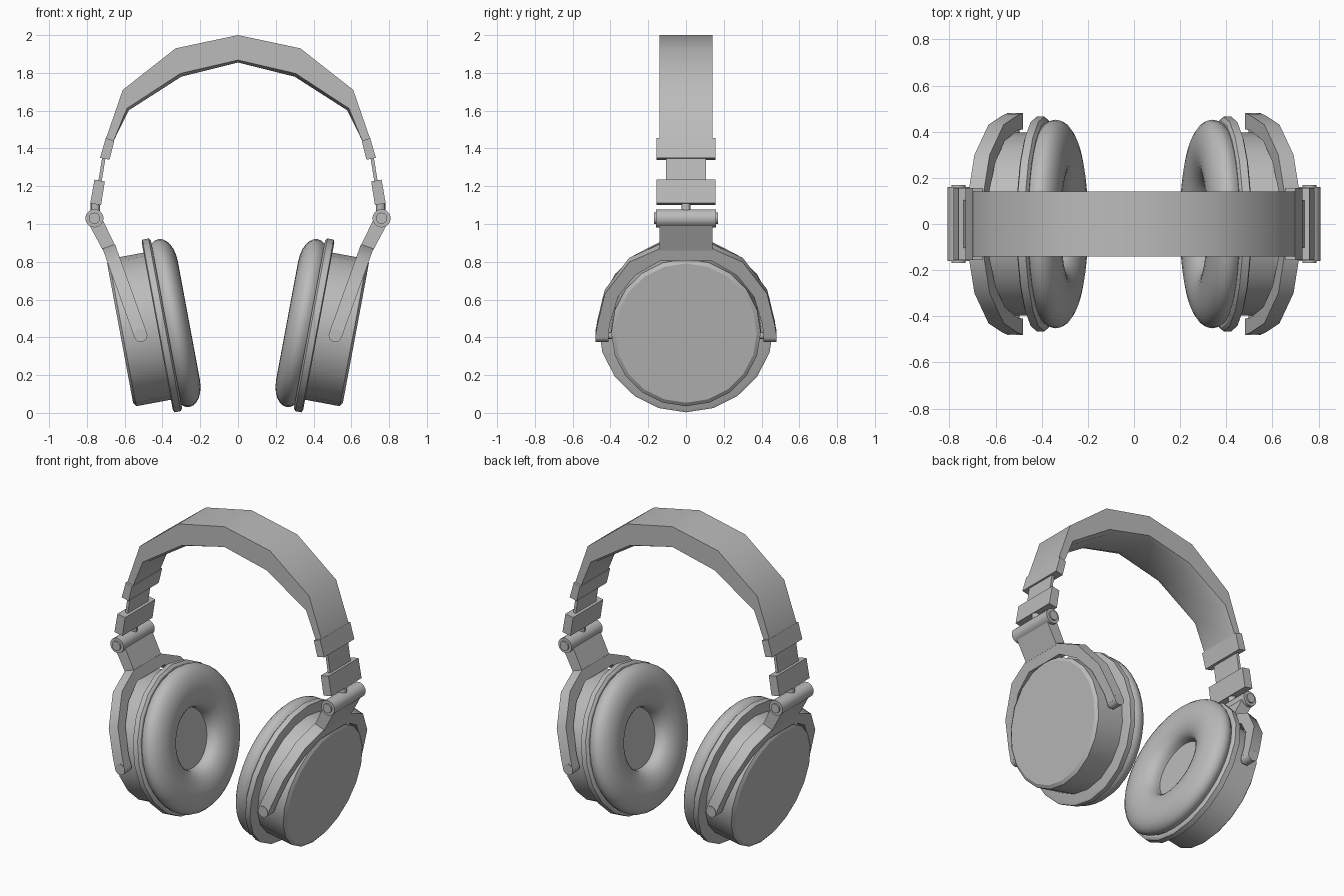
import bpy, bmesh, math
from mathutils import Vector

if "Cube" in bpy.data.objects:
    bpy.data.objects.remove(bpy.data.objects["Cube"])

grey = bpy.data.materials.new("plain_grey")
grey.use_nodes = True
grey.diffuse_color = (0.5, 0.5, 0.5, 1)
grey.node_tree.nodes["Principled BSDF"].inputs["Base Color"].default_value = grey.diffuse_color


def loft(name, rings, angle=30):
    """Skin closed rings of points, cap both ends."""
    bm = bmesh.new()
    rows = [[bm.verts.new(p) for p in ring] for ring in rings]
    n = len(rows[0])
    for a, b in zip(rows, rows[1:]):
        for i in range(n):
            j = (i + 1) % n
            bm.faces.new((a[i], a[j], b[j], b[i]))
    bm.faces.new(rows[0])
    bm.faces.new(rows[-1])
    bmesh.ops.recalc_face_normals(bm, faces=bm.faces)
    mesh = bpy.data.meshes.new(name)
    bm.to_mesh(mesh)
    bm.free()
    mesh.materials.append(grey)
    obj = bpy.data.objects.new(name, mesh)
    bpy.context.collection.objects.link(obj)
    bpy.ops.object.select_all(action='DESELECT')
    obj.select_set(True)
    bpy.context.view_layer.objects.active = obj
    bpy.ops.object.shade_smooth_by_angle(angle=math.radians(angle))
    return obj


def lathe(name, origin, axis, profile, sides, angle=30):
    """Turn (radius, distance) pairs round an axis lying in the xz or y direction."""
    axis = Vector(axis).normalized()
    u = Vector((0, 1, 0)) if abs(axis.y) < 0.5 else Vector((1, 0, 0))
    v = axis.cross(u)
    turns = [math.tau * (i + 0.5 * (sides % 4)) / sides for i in range(sides)]
    rings = [[Vector(origin) + axis * d + (u * math.cos(t) + v * math.sin(t)) * r
              for t in turns] for r, d in profile]
    return loft(name, rings, angle)


def slab(name, outline, half, side):
    """Extrude an xz outline across y."""
    return loft(name, [[(side * x, y, z) for x, z in outline] for y in (-half, half)])


# Headband: faceted crescent with a slightly bulging underside
outer = [(0, 2), (0.33, 1.93), (0.61, 1.71), (0.70, 1.45)]
inner = [(0, 1.868), (0.305, 1.797), (0.588, 1.612), (0.658, 1.44)]
bulge = [(0, 1.855), (0.30, 1.78), (0.578, 1.602), (0.658, 1.44)]
sections = []
for (ox, oz), (ix, iz), (px, pz) in zip(outer, inner, bulge):
    sections.append([(ox, -0.14, oz), (ox, 0.14, oz), (ix, 0.14, iz),
                     (px, 0.10, pz), (px, -0.10, pz), (ix, -0.14, iz)])
mirrored = [[(-x, y, z) for x, y, z in s] for s in sections[:0:-1]]
loft("headband", mirrored + sections, 40)

for side, label in ((1, "left"), (-1, "right")):
    # Slider blocks and the strip between them
    slab(label + "_upper_slider_block",
         [(0.70, 1.455), (0.655, 1.44), (0.68, 1.34), (0.73, 1.35)], 0.155, side)
    slab(label + "_slider_strip",
         [(0.718, 1.36), (0.700, 1.36), (0.724, 1.21), (0.742, 1.21)], 0.105, side)
    slab(label + "_lower_slider_block",
         [(0.76, 1.235), (0.705, 1.225), (0.725, 1.10), (0.782, 1.11)], 0.155, side)

    # Hinge barrel with stepped ends, and its pin
    lathe(label + "_hinge_pin", (side * 0.755, 0, 1.04), (0, 0, 1),
          [(0.025, 0), (0.025, 0.08)], 12)
    lathe(label + "_hinge_barrel", (side * 0.76, 0, 1.03), (0, 1, 0),
          [(0.03, -0.17), (0.03, -0.16), (0.048, -0.16), (0.048, 0.16),
           (0.03, 0.16), (0.03, 0.17)], 20)

    # Yoke: neck plate, then a tilted half ring with rounded arm ends
    slab(label + "_yoke_neck",
         [(0.715, 0.86), (0.65, 0.885), (0.725, 1.04), (0.79, 1.0)], 0.14, side)
    pivot = Vector((side * 0.515, 0, 0.41))
    up = Vector((side * 0.165, 0, 0.46)).normalized()
    out = Vector((side * up.z, 0, -abs(up.x)))
    rim = [(0.14, 0.5), (0.30, 0.425), (0.43, 0.245), (0.47, 0.07), (0.48, 0)]
    bore = [(0.14, 0.43), (0.27, 0.35), (0.36, 0.23), (0.405, 0.07), (0.41, 0)]
    rim = [(-y, w) for y, w in rim[::-1]] + rim
    bore = [(-y, w) for y, w in bore[::-1]] + bore
    at = lambda p, d: pivot + Vector((0, p[0], 0)) + up * p[1] + out * d
    loft(label + "_yoke_ring", [[at(a, 0.035), at(a, -0.035), at(b, -0.035), at(b, 0.035)]
                                for a, b in zip(rim, bore)])
    for s, end in ((-1, "front"), (1, "back")):
        lathe(f"{label}_{end}_arm_end", pivot, (0, s, 0), [(0.035, 0.41), (0.035, 0.48)], 20)
        lathe(f"{label}_{end}_pivot_pin", pivot, (0, s, 0), [(0.018, 0.36), (0.018, 0.42)], 12)

    # Ear cup, built along its tilted axis (towards the head)
    centre = (side * 0.4275, 0, 0.459)
    axis = (-side * 0.983, 0, 0.183)
    lathe(label + "_cup_shell", centre, axis,
          [(0.375, -0.2), (0.396, -0.187), (0.396, 0.01)], 20)
    lathe(label + "_cushion_plate", centre, axis,
          [(0.45, 0), (0.465, 0.006), (0.465, 0.04), (0.45, 0.05)], 20)
    cushion = [(0.32 + 0.132 * math.cos(a), 0.09 + 0.08 * math.sin(a))
               for a in (math.radians(d) for d in range(-30, 181, 15))]
    lathe(label + "_ear_cushion", centre, axis, cushion + [(0.186, 0.07)], 40, 50)
